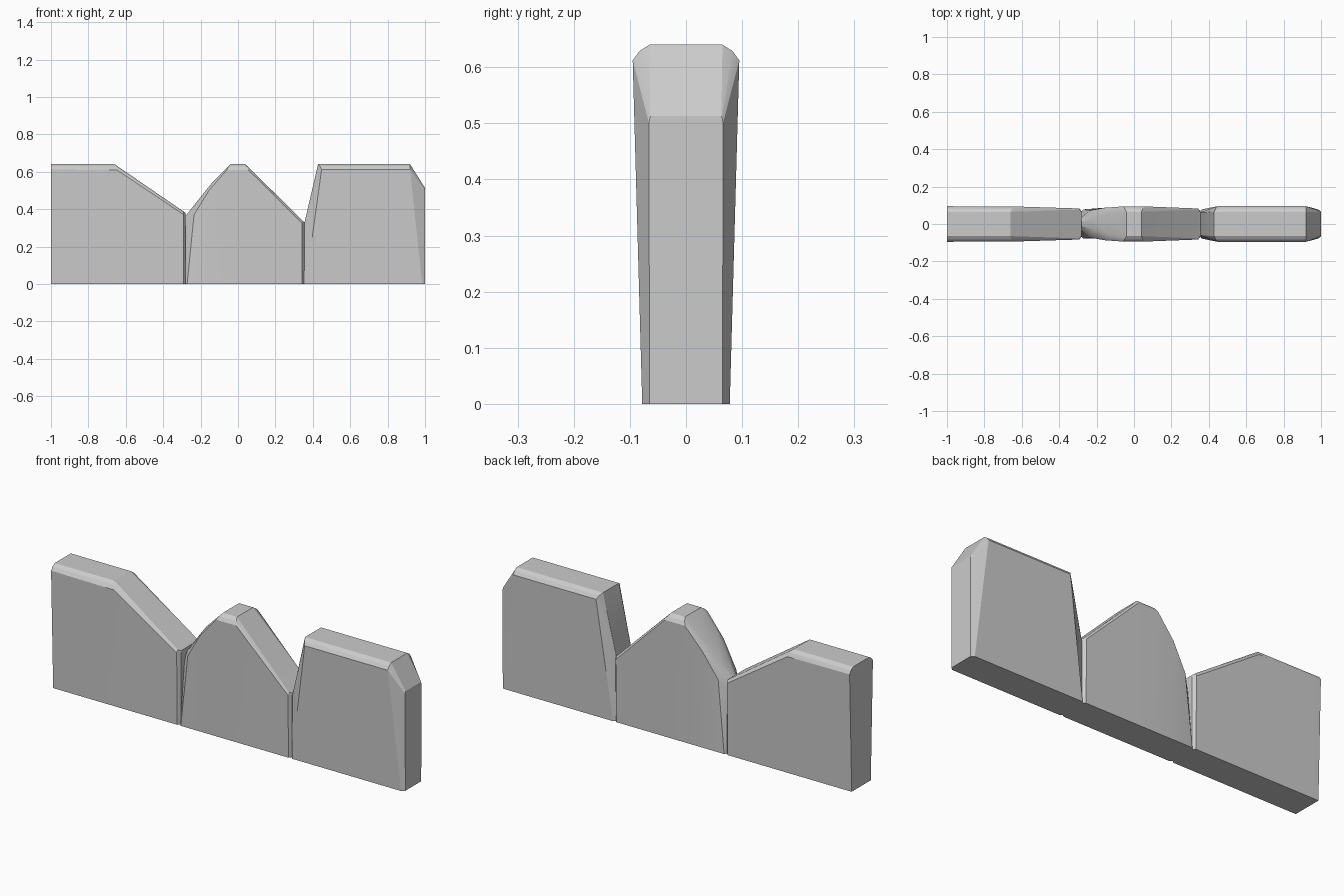
import bpy, bmesh

if "Cube" in bpy.data.objects:
    bpy.data.objects.remove(bpy.data.objects["Cube"])


def ring(bottom, shoulder, top):
    """Mirrored cross-section: bottom edge, widest shoulder, rounded corner, top edge."""
    xb, wb = bottom
    xs, zs, ws = shoulder
    xt, zt, wt = top
    half = [(xb, wb, 0), shoulder_pt(xs, ws, zs),
            ((xs + xt) / 2, ws * .6 + wt * .4, zs * .4 + zt * .6), (xt, wt, zt)]
    return half + [(x, -y, z) for x, y, z in reversed(half)]


def shoulder_pt(x, y, z):
    return (x, y, z)


def loft_stone(name, stations):
    bm = bmesh.new()
    rings = [[bm.verts.new(p) for p in ring(*s)] for s in stations]
    for a, b in zip(rings, rings[1:]):
        for i in range(len(a)):
            j = (i + 1) % len(a)
            bm.faces.new((a[i], a[j], b[j], b[i]))
    bm.faces.new(rings[0])
    bm.faces.new(rings[-1])
    bmesh.ops.recalc_face_normals(bm, faces=bm.faces)
    mesh = bpy.data.meshes.new(name)
    bm.to_mesh(mesh)
    bm.free()
    obj = bpy.data.objects.new(name, mesh)
    bpy.context.collection.objects.link(obj)
    bpy.ops.object.select_all(action='DESELECT')
    obj.select_set(True)
    bpy.context.view_layer.objects.active = obj
    bpy.ops.object.shade_smooth_by_angle(angle=0.35)


# Left slab: flat outer end, long slope down to the first joint
loft_stone("left_slab", [
    ((-1, .078), (-1, .612, .095), (-1, .64, .065)),
    ((-.62, .078), (-.645, .608, .094), (-.66, .64, .065)),
    ((-.292, .078), (-.292, .372, .083), (-.29, .387, .077)),
    ((-.28, .065), (-.28, .368, .066), (-.28, .38, .062)),
])

# Middle peak: curved, pinched left flank and straight right slope
loft_stone("middle_peak", [
    ((-.283, .065), (-.283, .30, .035), (-.283, .36, .008)),
    ((-.272, .078), (-.235, .37, .073), (-.22, .44, .03)),
    ((-.2, .078), (-.155, .50, .087), (-.14, .54, .055)),
    ((-.06, .078), (-.06, .61, .094), (-.04, .64, .065)),
    ((.05, .078), (.055, .61, .094), (.04, .64, .065)),
    ((.343, .078), (.343, .325, .083), (.345, .338, .077)),
    ((.355, .065), (.355, .32, .066), (.355, .33, .062)),
])

# Right slab: steep inner edge and clipped outer corner
loft_stone("right_slab", [
    ((.352, .065), (.356, .325, .063), (.357, .335, .06)),
    ((.362, .078), (.447, .612, .095), (.428, .64, .065)),
    ((.985, .078), (.92, .612, .095), (.92, .64, .065)),
    ((1, .065), (1, .50, .066), (1, .513, .063)),
])
